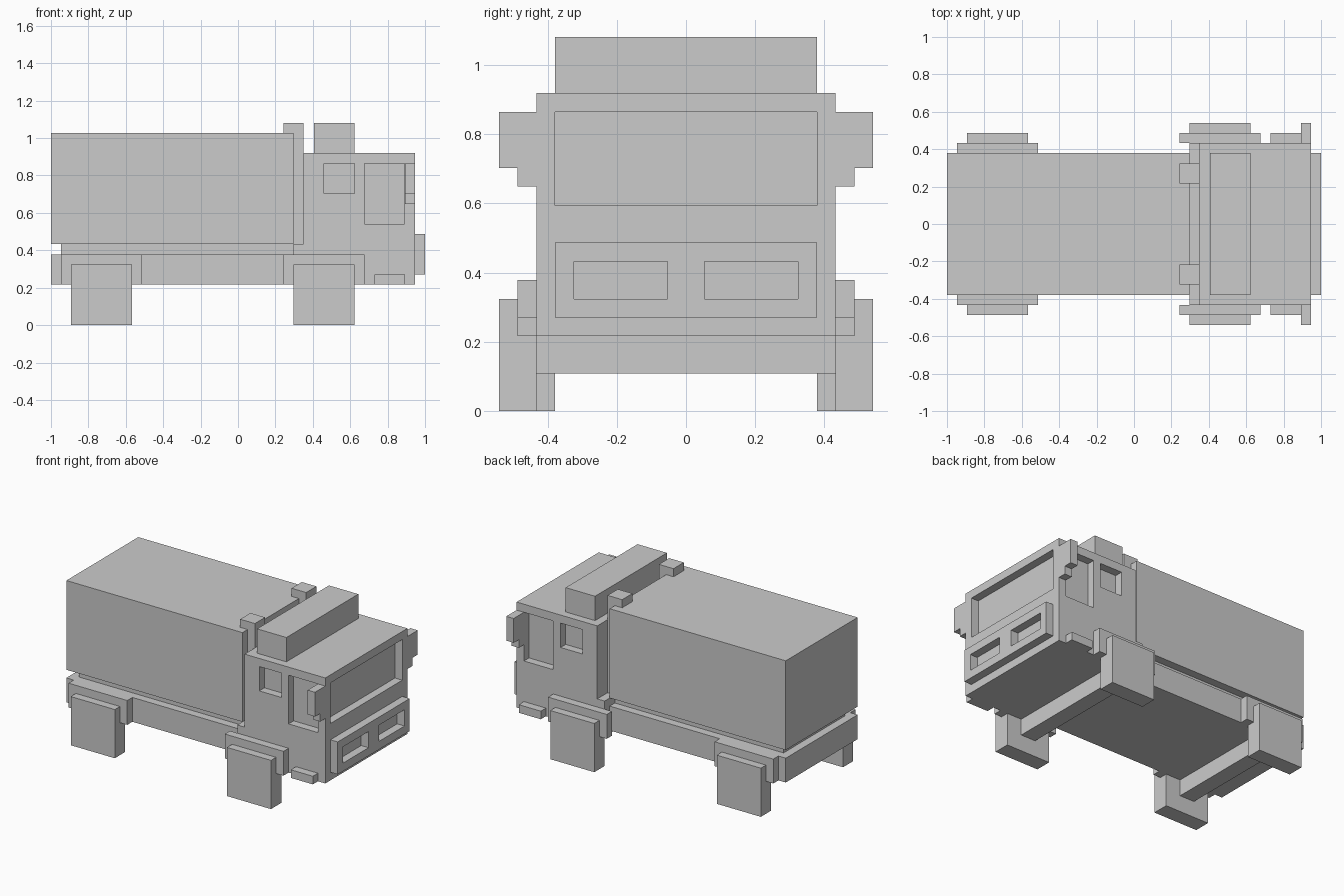
import bpy
import bmesh
from mathutils import Vector

if "Cube" in bpy.data.objects:
    bpy.data.objects.remove(bpy.data.objects["Cube"])

U = 2 / 37  # one block of the model's grid


def box(name, x, y, z):
    """Box from ranges in blocks: x from the rear end, y from the centre, z from the ground."""
    bm = bmesh.new()
    bmesh.ops.create_cube(bm, size=1)
    lo = Vector((x[0] - 18.5, y[0], z[0])) * U
    hi = Vector((x[1] - 18.5, y[1], z[1])) * U
    for v in bm.verts:
        v.co = Vector([lo[i] + (v.co[i] + 0.5) * (hi[i] - lo[i]) for i in range(3)])
    mesh = bpy.data.meshes.new(name)
    bm.to_mesh(mesh)
    bm.free()
    ob = bpy.data.objects.new(name, mesh)
    bpy.context.collection.objects.link(ob)
    return ob


def pair(name, x, y, z):
    """The same box on both sides of the truck."""
    return [box("right_" + name, x, (-y[1], -y[0]), z),
            box("left_" + name, x, y, z)]


def apply_boolean(target, tools, operation):
    """Cut or merge the tools into the target, then remove them."""
    bpy.context.view_layer.objects.active = target
    for tool in tools:
        mod = target.modifiers.new("bool", 'BOOLEAN')
        mod.operation = operation
        mod.solver = 'EXACT'
        mod.object = tool
        bpy.ops.object.modifier_apply(modifier=mod.name)
        bpy.data.objects.remove(tool)


# Chassis, riser and cargo box
box("chassis", (0, 24), (-7, 7), (4, 7))
box("cargo_riser", (1, 24), (-6, 6), (7, 8))
box("cargo_box", (0, 24), (-7, 7), (8, 19))

# Cab with a low ledge at the back, recessed windscreen and side windows
cab = box("cab", (25, 36), (-8, 8), (4, 17))
apply_boolean(cab, [box("windscreen_cutter", (35, 37), (-7, 7), (11, 16))]
              + pair("rear_window_cutter", (27, 30), (7, 9), (13, 16))
              + pair("door_window_cutter", (31, 35 - 0.01), (7, 9), (10, 16)), 'DIFFERENCE')
box("cab_ledge", (24, 25), (-8, 8), (4, 8))
box("roof_box", (26, 30), (-7, 7), (17, 20))

# Front bumper with headlight recesses
bumper = box("front_bumper", (36, 37), (-7, 7), (5, 9))
apply_boolean(bumper, pair("headlight_cutter", (35, 38), (1, 6), (6, 8)), 'DIFFERENCE')

# Exhaust stacks bending back over the cargo box
for stack, cap in zip(pair("exhaust_stack", (24, 25), (4, 6), (8, 19)),
                      pair("exhaust_cap", (23, 25), (4, 6), (19, 20))):
    apply_boolean(stack, [cap], 'UNION')

# Mirrors and steps
pair("mirror_arm", (35, 36), (8, 9), (12, 16))
pair("mirror", (35, 36), (9, 10), (13, 16))
pair("step", (32, 35), (8, 9), (4, 5))

# Wheels, fenders and axles; the rear set sits one block further in
for end, x, y in (("rear", 2, 7), ("front", 24, 8)):
    pair(end + "_wheel", (x, x + 6), (y, y + 2), (0, 6))
    pair(end + "_fender_top", (x - 1, x + 7), (y, y + 1), (6, 7))
    pair(end + "_fender_back", (x - 1, x), (y, y + 1), (4, 6))
    pair(end + "_fender_front", (x + 6, x + 7), (y, y + 1), (4, 6))
    box(end + "_axle", (x + 2, x + 4), (-y, y), (2, 4))
